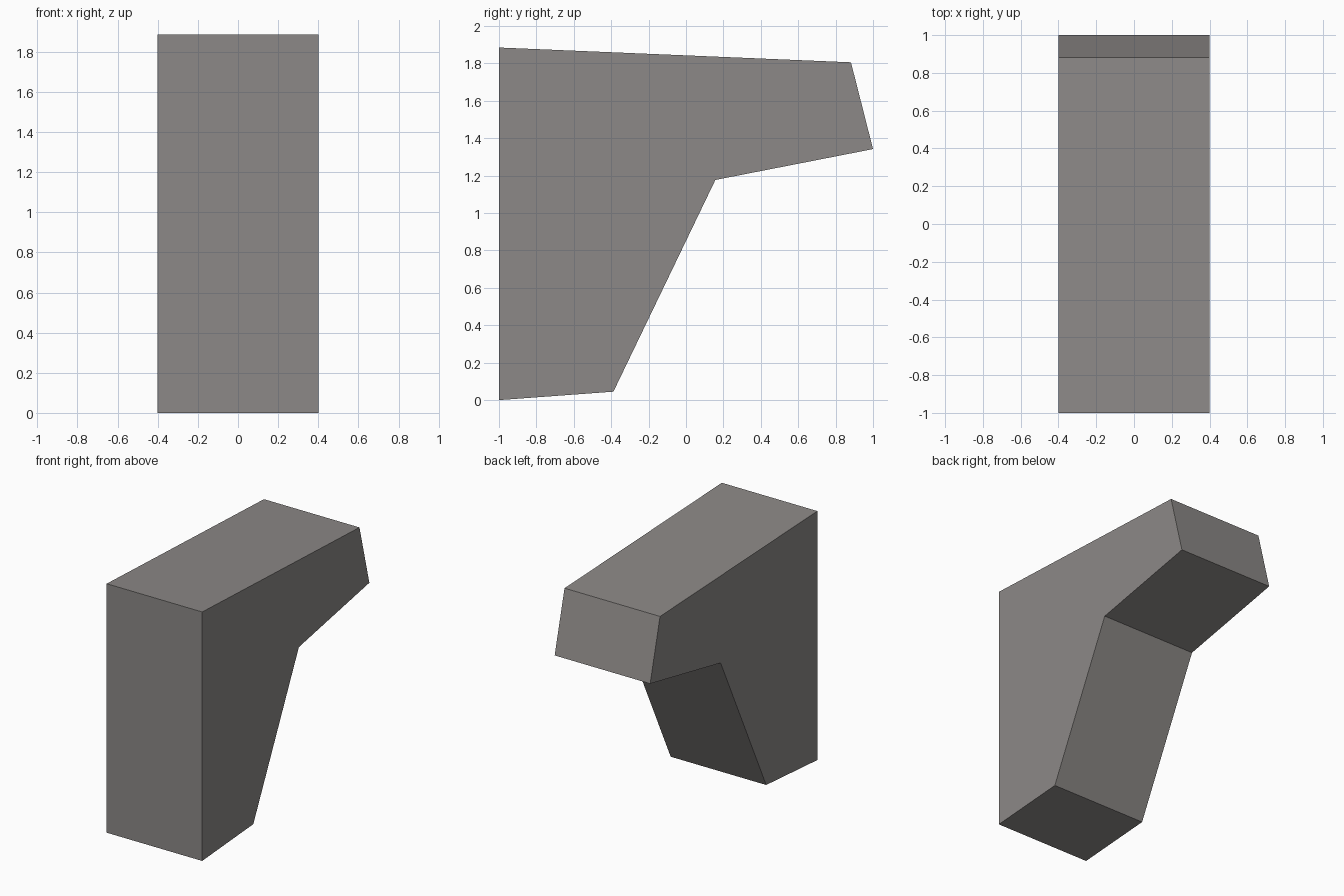
import bpy, bmesh

if "Cube" in bpy.data.objects:
    bpy.data.objects.remove(bpy.data.objects["Cube"])

# Single flat grey material
grey = bpy.data.materials.new("warm_grey")
grey.diffuse_color = (0.265, 0.25, 0.242, 1)
grey.use_nodes = True
grey.node_tree.nodes["Principled BSDF"].inputs["Base Color"].default_value = grey.diffuse_color

# Side profile of the bracket in (y, z)
profile = [(-1, 0), (-0.388, 0.045), (0.157, 1.177),
           (1, 1.342), (0.882, 1.806), (-1, 1.885)]
HALF_WIDTH = 0.4

# Extrude the profile along x
bm = bmesh.new()
side = bm.faces.new([bm.verts.new((-HALF_WIDTH, y, z)) for y, z in profile])
ext = bmesh.ops.extrude_face_region(bm, geom=[side], use_keep_orig=True)
moved = [v for v in ext["geom"] if isinstance(v, bmesh.types.BMVert)]
bmesh.ops.translate(bm, verts=moved, vec=(2 * HALF_WIDTH, 0, 0))
bmesh.ops.recalc_face_normals(bm, faces=bm.faces)

mesh = bpy.data.meshes.new("wall_bracket")
bm.to_mesh(mesh)
bm.free()
mesh.materials.append(grey)
bpy.context.collection.objects.link(bpy.data.objects.new("wall_bracket", mesh))
